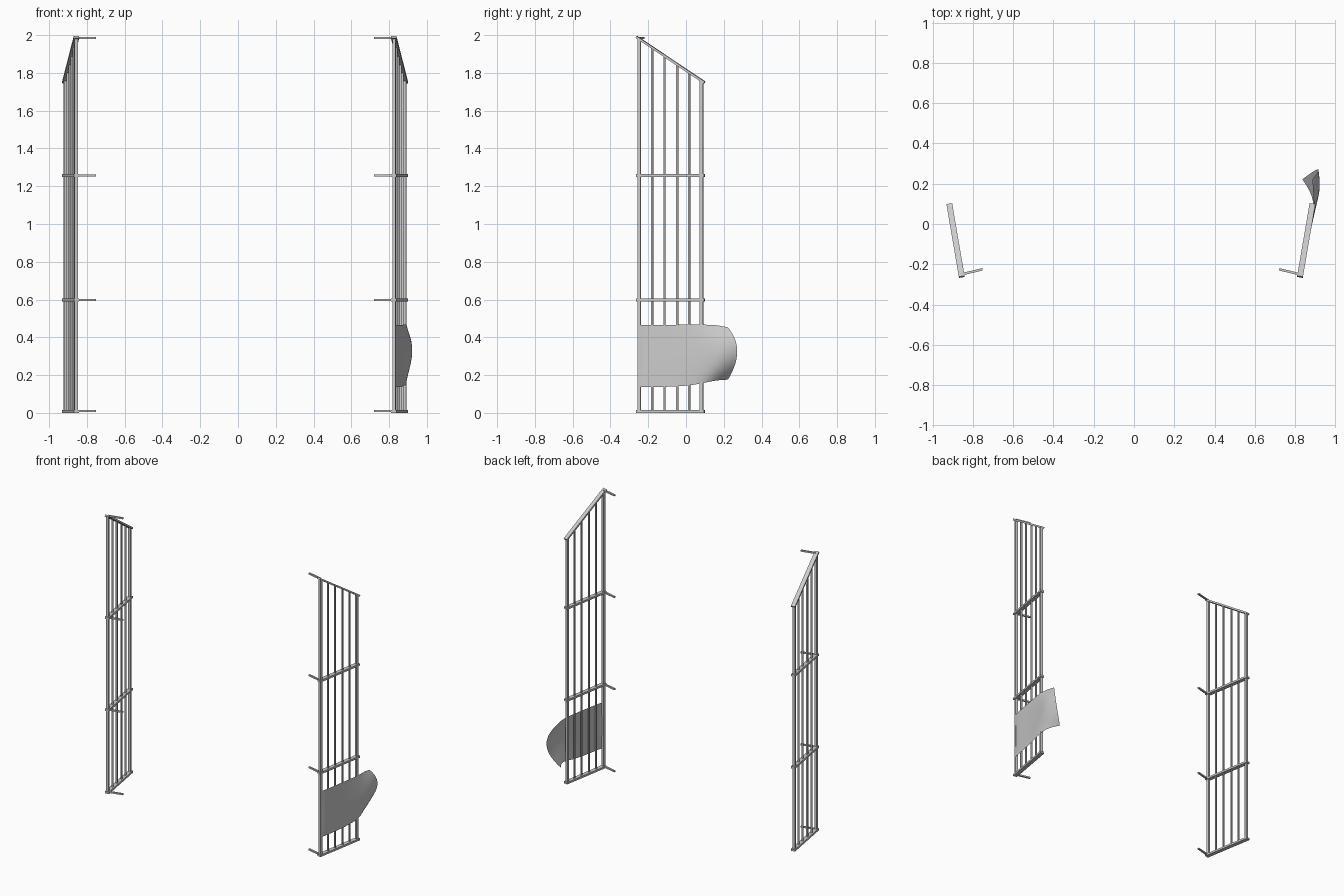
import bpy, bmesh, math
from mathutils import Vector, Matrix

if "Cube" in bpy.data.objects:
    bpy.data.objects.remove(bpy.data.objects["Cube"])

AX = -0.0155                                   # mirror axis between the two panels
def px(y): return 0.826 + 0.171 * (y + 0.25)   # panel plane
def top_z(y): return 1.99 - (y + 0.262) * 0.67

def add(name, bm):
    bmesh.ops.recalc_face_normals(bm, faces=bm.faces)
    me = bpy.data.meshes.new(name)
    bm.to_mesh(me)
    bm.free()
    ob = bpy.data.objects.new(name, me)
    bpy.context.collection.objects.link(ob)
    return ob

def flat_bar(bm, a, b, width, thick):
    a, b = Vector(a), Vector(b)
    d = b - a
    u = d.normalized()
    w = u.cross(Vector((0, 0, 1))).normalized()
    n = w.cross(u)
    m = Matrix((u * d.length, w * width, n * thick)).transposed().to_4x4()
    bmesh.ops.create_cube(bm, size=1, matrix=Matrix.Translation((a + b) / 2) @ m)

def upright(bm, x, y, z1, size, angle):
    z0 = 0.005
    m = (Matrix.Translation((x, y, (z0 + z1) / 2)) @ Matrix.Rotation(angle, 4, 'Z')
         @ Matrix.Diagonal((size, size, z1 - z0, 1)))
    bmesh.ops.create_cube(bm, size=1, matrix=m)

for side, flip in (("right", False), ("left", True)):
    mx = (lambda x: 2 * AX - x) if flip else (lambda x: x)
    ang = math.atan(0.171) * (1 if flip else -1)
    # horizontal and sloped rails
    bm = bmesh.new()
    y0, y1 = -0.262, 0.098
    for z in (0.007, 0.598, 1.257):
        flat_bar(bm, (mx(px(y0)), y0, z), (mx(px(y1)), y1, z), 0.029, 0.014)
    flat_bar(bm, (mx(px(y0)), y0, top_z(y0)), (mx(px(y1)), y1, top_z(y1)), 0.029, 0.012)
    add(side + "_rails", bm)
    # end posts
    bm = bmesh.new()
    for y in (-0.247, 0.082):
        upright(bm, mx(px(y)), y, top_z(y), 0.017, ang)
    add(side + "_posts", bm)
    # thin infill bars
    bm = bmesh.new()
    for y in (-0.179, -0.114, -0.046, 0.017):
        upright(bm, mx(px(y)), y, top_z(y), 0.01, ang)
    add(side + "_infill_bars", bm)
    # mounting tabs
    bm = bmesh.new()
    for z in (0.01, 0.598, 1.257, 1.985):
        flat_bar(bm, (mx(0.826), -0.25, z), (mx(0.721), -0.225, z), 0.012, 0.01)
    add(side + "_tabs", bm)

# cloth: top, middle and bottom control points per column
cols = [
    [(.832, -.250, .465), (.832, -.243, .30), (.832, -.250, .137)],
    [(.839, -.240, .465), (.841, -.233, .30), (.839, -.240, .137)],
    [(.860, -.12, .466), (.860, -.12, .30), (.860, -.12, .137)],
    [(.880, 0, .467), (.884, 0, .30), (.880, 0, .142)],
    [(.896, .09, .467), (.907, .10, .30), (.896, .09, .157)],
    [(.889, .16, .466), (.928, .185, .31), (.878, .16, .173)],
    [(.886, .222, .453), (.914, .272, .325), (.836, .222, .176)],
]
bm = bmesh.new()
N = 8
grid = []
for t, m, b in cols:
    t, m, b = Vector(t), Vector(m), Vector(b)
    line = []
    for i in range(N + 1):
        v = i / N
        p = t * (2 * (v - .5) * (v - 1)) + m * (-4 * v * (v - 1)) + b * (2 * v * (v - .5))
        line.append(bm.verts.new(p))
    grid.append(line)
for p, q in zip(grid, grid[1:]):
    for i in range(N):
        bm.faces.new((p[i], p[i + 1], q[i + 1], q[i]))
for f in bm.faces:
    f.smooth = True
cloth = add("hanging_cloth", bm)
if cloth.data.polygons[N * 3].normal.x < 0:
    cloth.data.flip_normals()
sub = cloth.modifiers.new("smooth", 'SUBSURF')
sub.levels = sub.render_levels = 2
sub.boundary_smooth = 'PRESERVE_CORNERS'
